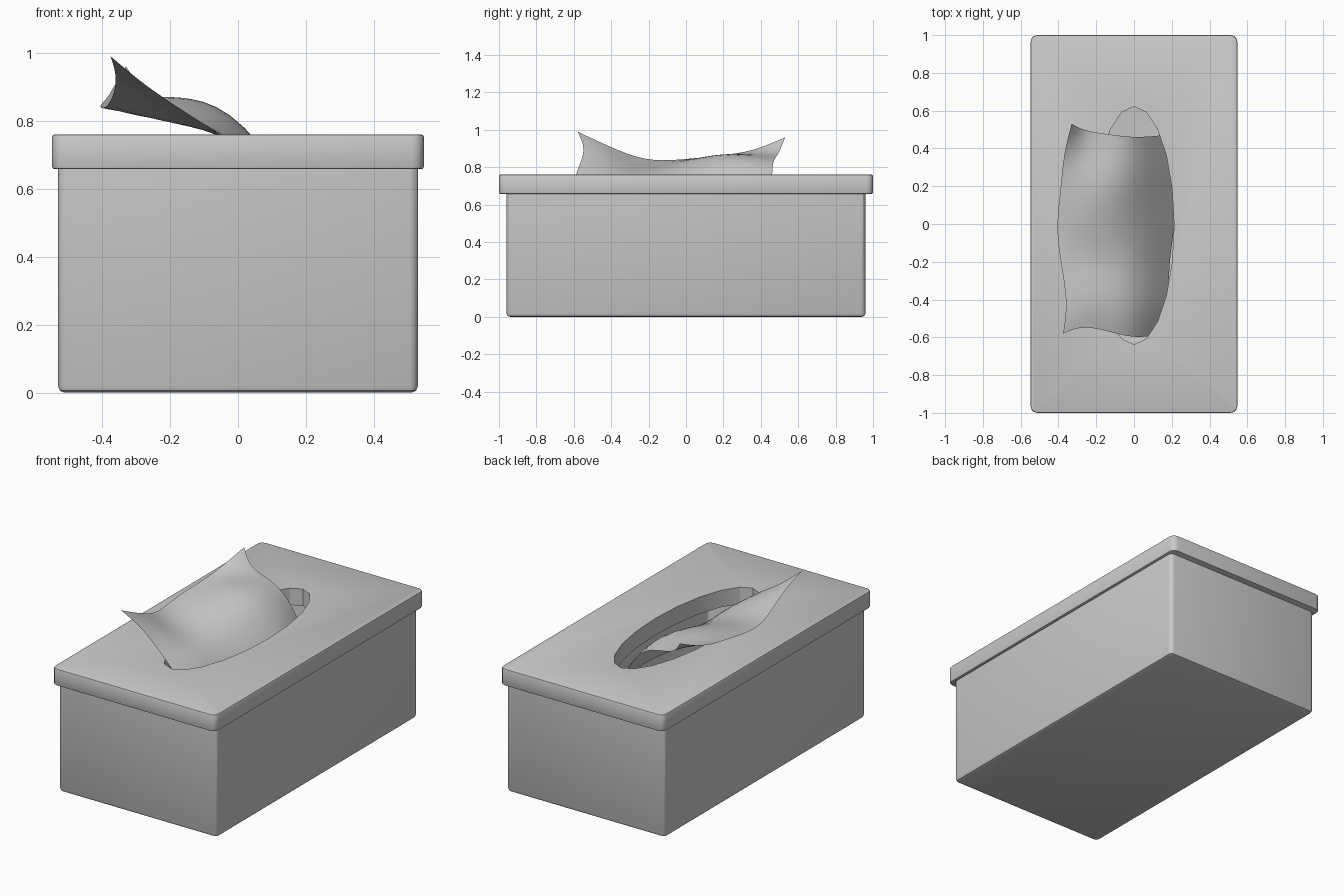
import bpy, bmesh, math

if "Cube" in bpy.data.objects:
    bpy.data.objects.remove(bpy.data.objects["Cube"])


def rounded_box(name, sx, sy, z0, z1, radius, edge_bevel, bevel_top=True):
    """Box with rounded vertical corners and small top/bottom edge bevels."""
    bm = bmesh.new()
    bmesh.ops.create_cube(bm, size=1)
    for v in bm.verts:
        v.co = (v.co.x * 2 * sx, v.co.y * 2 * sy, z0 if v.co.z < 0 else z1)
    upright = [e for e in bm.edges if abs(e.verts[0].co.z - e.verts[1].co.z) > 1e-4]
    bmesh.ops.bevel(bm, geom=upright, offset=radius, segments=3, profile=0.5, affect='EDGES')
    rims = []
    for e in bm.edges:
        a, b = (v.co.z for v in e.verts)
        if abs(a - b) < 1e-5 and (bevel_top or a < (z0 + z1) / 2):
            rims.append(e)
    bmesh.ops.bevel(bm, geom=rims, offset=edge_bevel, segments=2, profile=0.5, affect='EDGES')
    return finish(name, bm)


def finish(name, bm):
    bmesh.ops.recalc_face_normals(bm, faces=bm.faces)
    mesh = bpy.data.meshes.new(name)
    bm.to_mesh(mesh)
    bm.free()
    ob = bpy.data.objects.new(name, mesh)
    bpy.context.collection.objects.link(ob)
    return ob


def activate(ob):
    bpy.ops.object.select_all(action='DESELECT')
    ob.select_set(True)
    bpy.context.view_layer.objects.active = ob


def cut(ob, cutter):
    mod = ob.modifiers.new("cut", 'BOOLEAN')
    mod.operation, mod.solver, mod.object = 'DIFFERENCE', 'EXACT', cutter
    activate(ob)
    bpy.ops.object.modifier_apply(modifier=mod.name)
    bpy.data.objects.remove(cutter)


# hollow box body, open at the top
body = rounded_box("box_body", 0.53, 0.96, 0.0, 0.67, 0.025, 0.02, bevel_top=False)
cut(body, rounded_box("body_cutter", 0.50, 0.93, 0.03, 0.9, 0.02, 0.01))

# overhanging lid with oval slot
lid = rounded_box("lid", 0.547, 1.0, 0.658, 0.76, 0.035, 0.007)
bm = bmesh.new()
bmesh.ops.create_cone(bm, cap_ends=True, segments=20, radius1=1, radius2=1, depth=0.5)
for v in bm.verts:
    v.co = (v.co.x * 0.212, v.co.y * 0.63 - 0.008, v.co.z + 0.7)
cut(lid, finish("slot_cutter", bm))

# tissue sheet: rows from front to back, points from the free edge down into the slot
rows = [
    [(-.375, -.58, .99), (-.27, -.535, .90), (-.13, -.57, .81), (.00, -.605, .725), (.12, -.59, .55)],
    [(-.35, -.42, .915), (-.25, -.41, .865), (-.12, -.41, .80), (.03, -.41, .735), (.19, -.42, .52)],
    [(-.385, -.22, .83), (-.28, -.22, .79), (-.15, -.22, .77), (.01, -.22, .74), (.18, -.22, .52)],
    [(-.415, -.02, .84), (-.30, -.01, .84), (-.16, 0, .835), (.01, 0, .76), (.22, 0, .52)],
    [(-.385, .20, .865), (-.28, .20, .87), (-.15, .20, .885), (.01, .20, .82), (.22, .20, .52)],
    [(-.375, .36, .885), (-.28, .35, .865), (-.14, .34, .87), (.02, .34, .82), (.20, .34, .52)],
    [(-.33, .53, .96), (-.27, .495, .87), (-.14, .475, .85), (.01, .455, .80), (.15, .47, .52)],
]
bm = bmesh.new()
grid = [[bm.verts.new(p) for p in row] for row in rows]
for a, b in zip(grid, grid[1:]):
    for i in range(len(a) - 1):
        bm.faces.new((a[i], b[i], b[i + 1], a[i + 1]))
tissue = finish("tissue", bm)
if sum(p.normal.z for p in tissue.data.polygons) < 0:
    tissue.data.flip_normals()
sub = tissue.modifiers.new("smooth", 'SUBSURF')
sub.levels = sub.render_levels = 2
sub.boundary_smooth = 'PRESERVE_CORNERS'

# shading
for ob in (body, lid, tissue):
    activate(ob)
    bpy.ops.object.shade_smooth_by_angle(angle=math.radians(80 if ob is tissue else 30))
